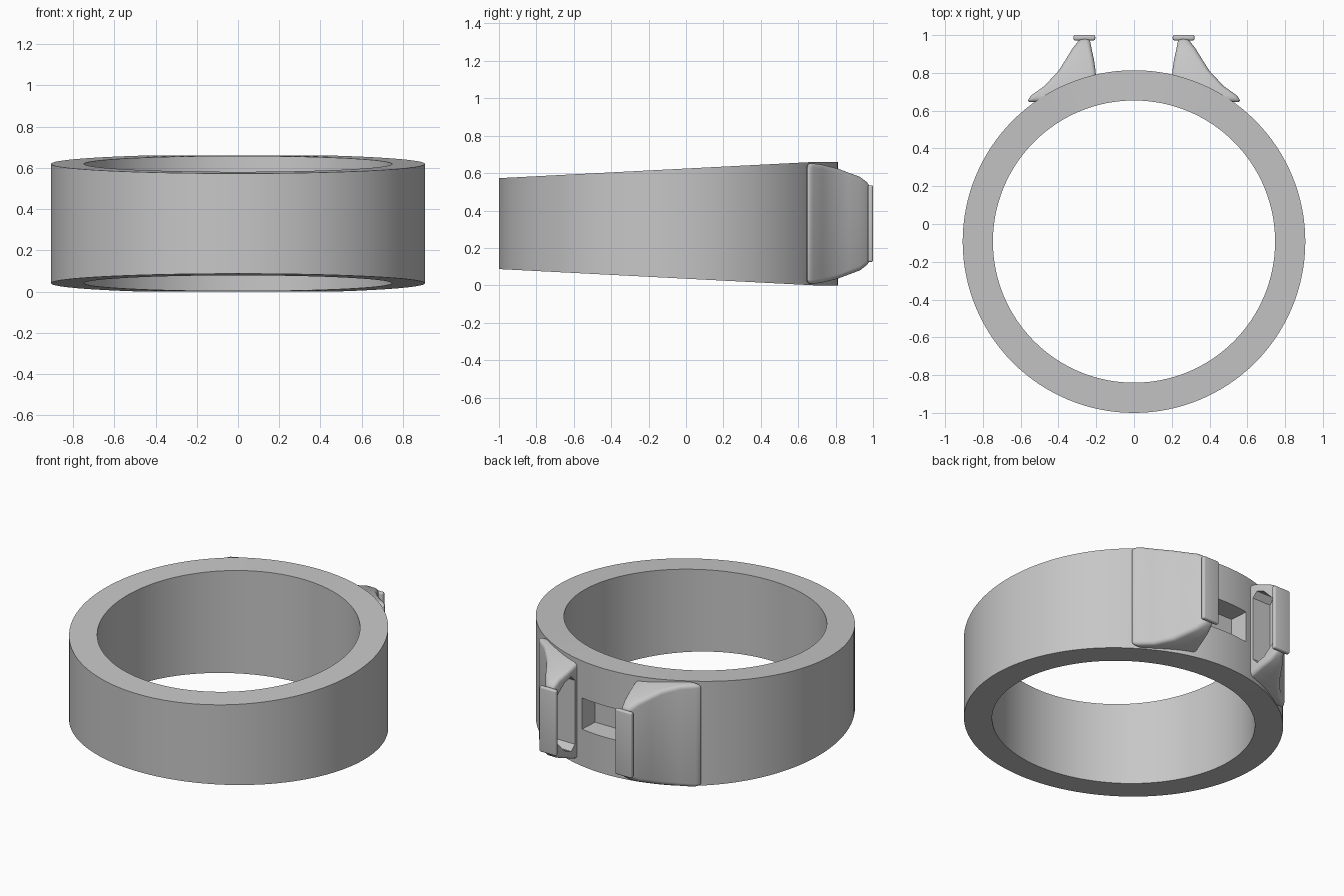
import bpy, bmesh, math

cube = bpy.data.objects.get("Cube")
if cube:
    bpy.data.objects.remove(cube, do_unlink=True)

MID_Z = 0.33
CENTRE_Y = -0.093
OUTER, INNER, SEGMENTS = 0.907, 0.747, 128

metal = bpy.data.materials.new("grey metal")
metal.use_nodes = True
metal.diffuse_color = (0.57, 0.57, 0.57, 1)
metal.node_tree.nodes["Principled BSDF"].inputs["Base Color"].default_value = (0.57, 0.57, 0.57, 1)


def make_object(name, bm):
    bmesh.ops.recalc_face_normals(bm, faces=bm.faces)
    mesh = bpy.data.meshes.new(name)
    bm.to_mesh(mesh)
    bm.free()
    mesh.materials.append(metal)
    obj = bpy.data.objects.new(name, mesh)
    bpy.context.collection.objects.link(obj)
    return obj


def activate(obj):
    bpy.ops.object.select_all(action="DESELECT")
    obj.select_set(True)
    bpy.context.view_layer.objects.active = obj


def loft(name, sections, side=1):
    """Rectangular sections along y: (y, x near, x far, half height)."""
    bm = bmesh.new()
    rings = []
    for y, near, far, half in sections:
        corners = ((near, -half), (far, -half), (far, half), (near, half))
        rings.append([bm.verts.new((side * x, y, MID_Z + z)) for x, z in corners])
    for a, b in zip(rings, rings[1:]):
        for i in range(4):
            j = (i + 1) % 4
            bm.faces.new((a[i], a[j], b[j], b[i]))
    bm.faces.new(rings[0])
    bm.faces.new(rings[-1])
    return make_object(name, bm)


def bevel(obj, width):
    activate(obj)
    mod = obj.modifiers.new("rounding", "BEVEL")
    mod.width, mod.segments = width, 4
    mod.limit_method, mod.angle_limit = "ANGLE", math.radians(40)
    bpy.ops.object.modifier_apply(modifier=mod.name)


def cut(obj, cutter):
    cutter.hide_render = True
    activate(obj)
    mod = obj.modifiers.new("recess", "BOOLEAN")
    mod.operation, mod.solver, mod.object = "DIFFERENCE", "EXACT", cutter
    bpy.ops.object.modifier_apply(modifier=mod.name)
    bpy.data.objects.remove(cutter, do_unlink=True)


def smooth(obj):
    activate(obj)
    bpy.ops.object.shade_smooth_by_angle(angle=math.radians(30))


# Band, taller towards the back and level at the very back
def half_height(y):
    return min(MID_Z, 0.243 + (y + 1) * 0.0515)


bm = bmesh.new()
loops = []
for i in range(SEGMENTS):
    a = 2 * math.pi * i / SEGMENTS
    loop = []
    for radius, sign in ((OUTER, -1), (OUTER, 1), (INNER, 1), (INNER, -1)):
        y = CENTRE_Y + radius * math.sin(a)
        loop.append(bm.verts.new((radius * math.cos(a), y, MID_Z + sign * half_height(y))))
    loops.append(loop)
for i in range(SEGMENTS):
    a, b = loops[i], loops[(i + 1) % SEGMENTS]
    for k in range(4):
        m = (k + 1) % 4
        bm.faces.new((a[k], b[k], b[m], a[m]))
band = make_object("band", bm)

# Blind pocket between the shoulders
cut(band, loft("pocket_cutter", [(0.685, -0.15, 0.15, 0.095), (0.9, -0.17, 0.17, 0.1)]))
smooth(band)

# Hollow shoulders with a gripping tip, mirrored left and right
for side, label in ((1, "left"), (-1, "right")):
    shoulder = loft(label + "_shoulder", [
        (0.645, 0.2, 0.57, 0.322),
        (0.68, 0.2, 0.545, 0.322),
        (0.73, 0.2, 0.475, 0.315),
        (0.81, 0.203, 0.4, 0.295),
        (0.87, 0.212, 0.362, 0.272),
        (0.93, 0.225, 0.325, 0.25),
        (0.982, 0.235, 0.285, 0.21),
    ], side)
    bevel(shoulder, 0.022)
    cut(shoulder, loft("hollow_cutter", [
        (0.81, 0.1, 0.33, 0.2),
        (0.84, 0.1, 0.33, 0.235),
        (0.89, 0.1, 0.3, 0.215),
        (0.95, 0.1, 0.262, 0.15),
    ], side))
    smooth(shoulder)

    tip = loft(label + "_tip", [(0.972, 0.205, 0.32, 0.205), (1.0, 0.205, 0.32, 0.205)], side)
    bevel(tip, 0.01)
    smooth(tip)
